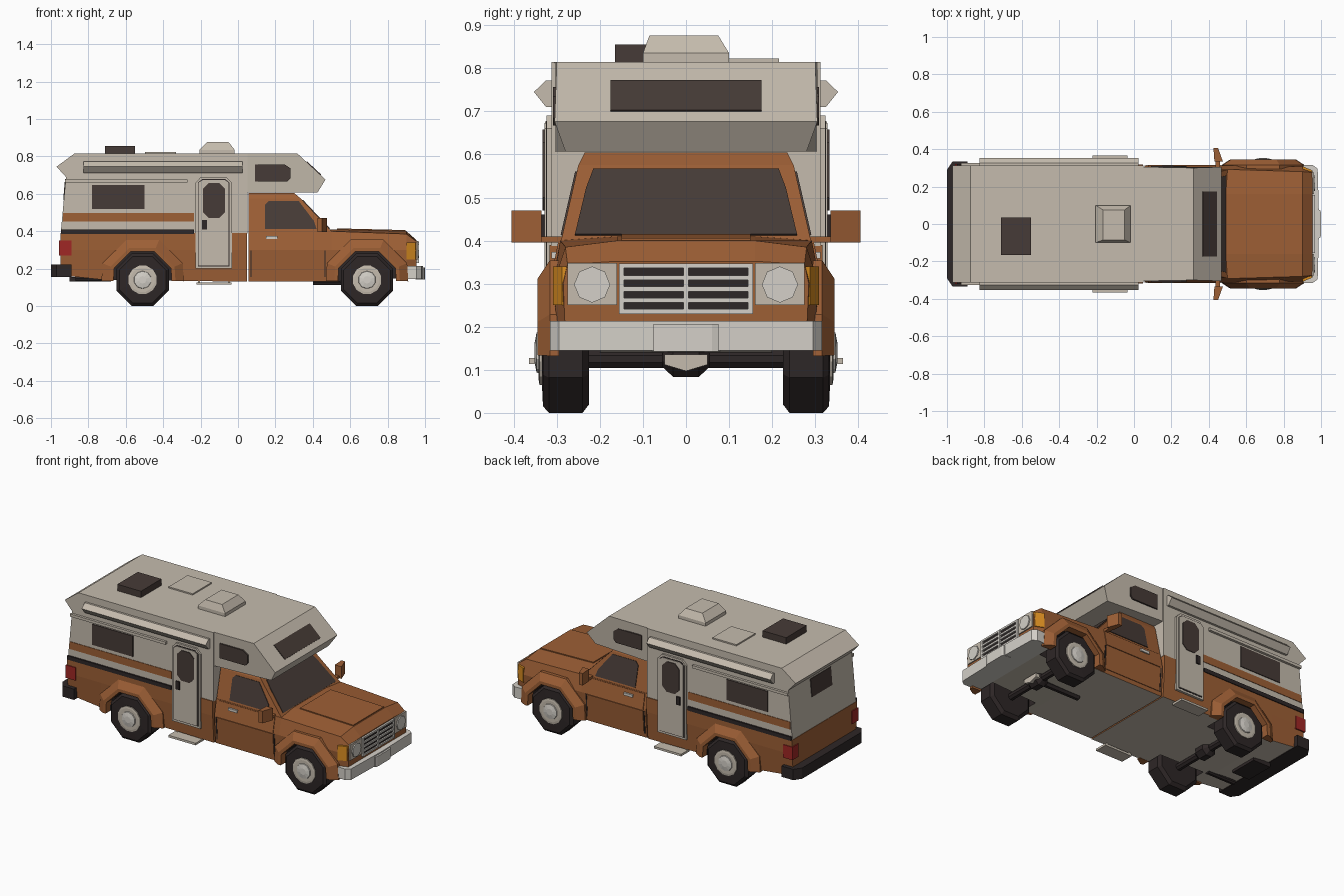
import bpy, bmesh, math
from mathutils import Vector
from mathutils.geometry import normal

if "Cube" in bpy.data.objects:
    bpy.data.objects.remove(bpy.data.objects["Cube"])

def material(name, c):
    m = bpy.data.materials.new(name)
    m.diffuse_color = (*c, 1)
    m.use_nodes = True
    m.node_tree.nodes["Principled BSDF"].inputs["Base Color"].default_value = m.diffuse_color
    return m

ORANGE = material("burnt_orange", (.34, .115, .036))
CREAM = material("cream", (.56, .50, .42))
CHROME = material("pale_chrome", (.66, .63, .58))
DARK = material("dark_rubber", (.027, .02, .02))
GLASS = material("brown_glass", (.062, .044, .038))
RED = material("lamp_red", (.35, .02, .018))
AMBER = material("lamp_amber", (.70, .27, .015))

def make(name, lofts, mats, mirror=False):
    """Each loft is a list of equal-length rings, bridged and capped."""
    bm = bmesh.new()
    for rings in lofts:
        for s in ((1, -1) if mirror else (1,)):
            vs = [[bm.verts.new((p[0], p[1] * s, p[2])) for p in r] for r in rings]
            n = len(vs[0])
            for a, b in zip(vs, vs[1:]):
                for i in range(n):
                    j = (i + 1) % n
                    bm.faces.new((a[i], a[j], b[j], b[i]))
            bm.faces.new(vs[0])
            bm.faces.new(vs[-1])
    bmesh.ops.recalc_face_normals(bm, faces=bm.faces)
    me = bpy.data.meshes.new(name)
    bm.to_mesh(me)
    bm.free()
    for m in (mats if isinstance(mats, list) else [mats]):
        me.materials.append(m)
    ob = bpy.data.objects.new(name, me)
    bpy.context.collection.objects.link(ob)
    return ob

def rect(a0, a1, b0, b1, c=0):
    if not c:
        return [(a0, b0), (a1, b0), (a1, b1), (a0, b1)]
    return [(a0 + c, b0), (a1 - c, b0), (a1, b0 + c), (a1, b1 - c),
            (a1 - c, b1), (a0 + c, b1), (a0, b1 - c), (a0, b0 + c)]

def side(pts, y0, y1):                      # xz outline pushed along y
    return [[(x, y, z) for x, z in pts] for y in (y0, y1)]

def front(pts, x0, x1):                     # yz outline pushed along x
    return [[(x, y, z) for y, z in pts] for x in (x0, x1)]

def plan(pts, z0, z1):                      # xy outline pushed along z
    return [[(x, y, z) for x, y in pts] for z in (z0, z1)]

def box(x0, x1, y0, y1, z0, z1):
    return plan(rect(x0, x1, y0, y1), z0, z1)

def plate(pts, t=.004):                     # thin plate around a 3D polygon
    n = normal([Vector(p) for p in pts[:4]]) * t
    return [[Vector(p) + n * s for p in pts] for s in (-1, 1)]

def lathe(prof, n, x, z, turn=.5):          # (y, r) profile around the y axis
    return [[(x + r * math.cos((i + turn) * math.tau / n), y,
              z + r * math.sin((i + turn) * math.tau / n)) for i in range(n)] for y, r in prof]

def section(x, half):                       # symmetric cross-section at x
    return [(x, y, z) for y, z in half] + [(x, -y, z) for y, z in reversed(half)]

WHEELS, WZ = (-.51, .69), .14

# Truck lower body: bed and cab with hood, wheel wells cut out
cab_half = [(.30, .13), (.312, .30), (.292, .40), (.16, .41)]
bed = make("bed", [[section(-.95, [(.305, .165), (.317, .30), (.317, .39)]),
                    section(-.72, [(.305, .14), (.317, .30), (.317, .39)]),
                    section(.048, [(.305, .13), (.317, .30), (.317, .39)])]], [ORANGE, CREAM, DARK])
cab = make("cab_lower_and_hood", [[
    section(.056, cab_half), section(.50, cab_half),
    section(.90, [(.295, .15), (.308, .30), (.28, .385), (.16, .40)]),
    section(.955, [(.28, .18), (.285, .30), (.275, .345), (.16, .352)])]], [ORANGE, CREAM, DARK])
wells = make("well_cutter", [lathe([(.2, .166), (.42, .166)], 8, x, WZ) for x in WHEELS],
             [ORANGE, CREAM, DARK], True)
for p in wells.data.polygons:
    p.material_index = 2
for ob in (bed, cab):
    mod = ob.modifiers.new("wells", 'BOOLEAN')
    mod.operation, mod.solver, mod.object = 'DIFFERENCE', 'EXACT', wells
    bpy.context.view_layer.update()
    me = bpy.data.meshes.new_from_object(ob.evaluated_get(bpy.context.evaluated_depsgraph_get()))
    ob.modifiers.clear()
    ob.data = me
    for p in me.polygons:                   # pale underside
        if p.material_index == 0 and p.normal.z < -.8 and p.center.z < .2:
            p.material_index = 1
bpy.data.objects.remove(wells)

# Wheel arch flares
flares = []
for x in WHEELS:
    rings = []
    for a, k in ((-2, .95), (22.5, 1), (67.5, 1), (112.5, 1), (157.5, 1), (182, .95)):
        c, s = math.cos(math.radians(a)), math.sin(math.radians(a))
        rings.append([(x + r * k * c, y, WZ + r * k * s)
                      for r, y in ((.164, .295), (.164, .345), (.185, .345), (.232, .316), (.232, .295))])
    flares.append(rings)
make("wheel_arch_flares", flares, ORANGE, True)

# Cab greenhouse with windows
make("cab_roof", [[[(x, y, z) for x, y in rect(.056, x1, -w, w)]
                   for x1, w, z in ((.50, .29, .40), (.335, .25, .575), (.30, .235, .604))]], ORANGE)
cy = lambda z: .29 - .04 * (z - .40) / .175
wx = lambda z: .50 - .165 * (z - .40) / .175
make("windshield", [plate([(wx(z), y, z) for y, z in
                           ((-.258, .412), (.258, .412), (.232, .52), (.215, .565), (-.215, .565), (-.232, .52))])], GLASS)
make("cab_side_windows", [plate([(x, cy(z), z) for x, z in
                                 ((.145, .412), (.42, .412), (.405, .455), (.325, .56), (.165, .56), (.145, .54))])], GLASS, True)
body_y = lambda z: .30 + .012 * (z - .13) / .17 if z < .3 else .312 - .2 * (z - .3)
make("cab_doors", [plate([(x, body_y(z), z) for x, z in rect(.075, .46, .155, .298)]),
                   plate([(x, body_y(z), z) for x, z in rect(.075, .46, .302, .395)])], ORANGE, True)
make("cab_door_handles", [box(.15, .21, .29, .312, .358, .374)], CHROME, True)
make("door_gaps", [plate([(x, body_y(z), z) for x, z in rect(x0, x0 + .007, .155, .298)], .003)
                   for x0 in (.066, .462)], DARK, True)

# Mirrors
make("mirrors", [[[(.475, .335, z), (.45, .405, z), (.425, .405, z), (.43, .335, z)] for z in (.395, .47)],
                 box(.435, .46, .27, .345, .395, .41)], ORANGE, True)

# Hood panel and cowl
make("hood_panel", [plate([(.53, .15, .411), (.53, -.15, .411), (.895, -.15, .402), (.895, .15, .402)])], ORANGE)

# Nose: grille, lamps
make("grille_back", [front(rect(-.155, .155, .23, .345), .95, .958)], DARK)
make("grille_bars", [front(rect(-.155, .155, z, z + .011), .955, .966) for z in (.23, .256, .282, .308, .336)]
     + [front(rect(y - .006, y + .006, .23, .345), .955, .968) for y in (-.15, 0, .15)], CHROME)
make("headlight_frames", [front(rect(.16, .275, .25, .348), .93, .962)], CREAM, True)
make("headlights", [front([(.218 + .042 * math.cos(i * math.pi / 4), .298 + .042 * math.sin(i * math.pi / 4))
                           for i in range(8)], .955, .969)], CHROME, True)
make("turn_signals", [plan([(.90, .27), (.90, .309), (.95, .288), (.955, .27)], .25, .34)], AMBER, True)

# Bumpers
make("front_bumper", [plan([(.85, .30), (.85, .313), (.955, .316), (.982, .295), (.99, 0), (.982, -.295),
                            (.955, -.316), (.85, -.313), (.85, -.30)], .145, .213),
                      plan([(.95, -.08), (.995, -.075), (1, -.06), (1, .06), (.995, .075), (.95, .08)], .143, .206)], CHROME)
make("rear_bumper", [plan([(-.89, .335), (-.97, .335), (-1, .29), (-1, -.29), (-.97, -.335), (-.89, -.335)],
                          .155, .222)], DARK)
make("tail_lights", [box(-.956, -.89, .262, .322, .27, .35)], RED, True)

# Camper shell
make("camper_body", [side([(-.948, .387), (-.92, .69), (-.97, .745), (-.875, .815), (.05, .815), (.05, .387)],
                          -.312, .312)], CREAM)
over = [(.045, .607, .305), (.045, .815, .305), (.318, .815, .30), (.468, .676, .305), (.425, .607, .28)]
make("cabover_bunk", [[[(x, w * s, z) for x, z, w in over] for s in (-1, 1)]], CREAM)
ox = lambda z: .318 + .15 * (.815 - z) / .139
make("bunk_front_window", [plate([(ox(z), y, z) for y, z in rect(-.175, .175, .70, .77)])], GLASS)
make("bunk_side_windows", [side([(.09, .667), (.265, .667), (.282, .685), (.282, .735), (.25, .757), (.09, .757)],
                                .30, .309)], GLASS, True)
make("camper_side_windows", [side(rect(-.78, -.50, .52, .648), .31, .317)], GLASS, True)
make("rear_window", [plate([(-.946 + .026 * (z - .39) / .3, y, z) for y, z in rect(-.10, .10, .57, .68)])], GLASS)
make("brown_stripe", [side(rect(-.935, -.235, .452, .498), .31, .315)], ORANGE, True)
make("dark_stripe", [side(rect(-.947, -.235, .386, .41), .31, .322)], DARK, True)
make("drip_rail", [side(rect(-.925, -.27, .66, .677), .31, .327)], CREAM, True)
make("awnings", [front([(.305, .772), (.325, .772), (.353, .745), (.325, .71), (.305, .71)], -.825, .025)], CREAM, True)

# Camper doors and steps
door = lambda g: [(-.227 + g, .20 + g), (-.033 - g, .20 + g), (-.033 - g, .66), (-.062 - g / 2, .69 - g),
                  (-.198 + g / 2, .69 - g), (-.227 + g, .66)]
make("camper_door_frames", [side(door(0), .30, .324)], CREAM, True)
make("camper_door_seams", [side(door(.012), .31, .3255)], DARK, True)
make("camper_doors", [side(door(.017), .31, .329)], CREAM, True)
make("camper_door_windows", [side(rect(-.186, -.07, .47, .658, .03), .32, .333)], GLASS, True)
make("camper_door_handles", [side(rect(-.193, -.167, .41, .46), .32, .337)], DARK, True)
make("entry_steps", [box(-.222, -.035, .285, .365, .114, .127)]
     + [box(x, x + .012, .285, .30, .114, .20) for x in (-.215, -.054)], CREAM, True)

# Roof fittings
make("roof_air_unit", [[[(x, y, z) for x, y in rect(*r)] for r, z in
                        (((-.205, -.018, -.1, .1), .81), ((-.205, -.018, -.1, .1), .835),
                         ((-.165, -.05, -.085, .075), .876))]], CREAM)
make("roof_vent", [box(-.712, -.55, -.165, .035, .81, .855)], GLASS)
make("roof_hatch", [box(-.497, -.332, .03, .216, .81, .823)], CREAM)

# Wheels: octagonal tyres, rims, hubs
make("tires", [lathe([(.225, .13), (.24, .1515), (.318, .1515), (.332, .135), (.334, .09)], 8, x, WZ)
               for x in WHEELS], DARK, True)
make("rims", [lathe([(.32, .078), (.34, .078), (.342, .066)], 12, x, WZ) for x in WHEELS], CREAM, True)
make("hubs", [lathe([(.335, .05), (.347, .046), (.352, .02)], 10, x, WZ) for x in WHEELS], CHROME, True)

# Running gear under the floor
make("axles", [lathe([(-.25, .022), (.25, .022)], 8, x, .125) for x in WHEELS]
     + [lathe([(-.055, .025), (-.03, .05), (.03, .05), (.055, .025)], 8, x, .13) for x in WHEELS], DARK)
make("front_axle_cover", [front([(-.05, .135), (-.05, .112), (0, .097), (.05, .112), (.05, .135)], .70, .745)], CREAM)
make("drive_shaft", [front([(.018 * math.cos(i * math.pi / 3), .128 + .018 * math.sin(i * math.pi / 3))
                            for i in range(6)], .40, .66)], DARK)
make("exhaust", [front(rect(-.20, -.17, .13, .155, .008), -.87, -.68)], DARK)
make("hitch", [box(-.90, -.78, -.09, .09, .13, .155)], DARK)
